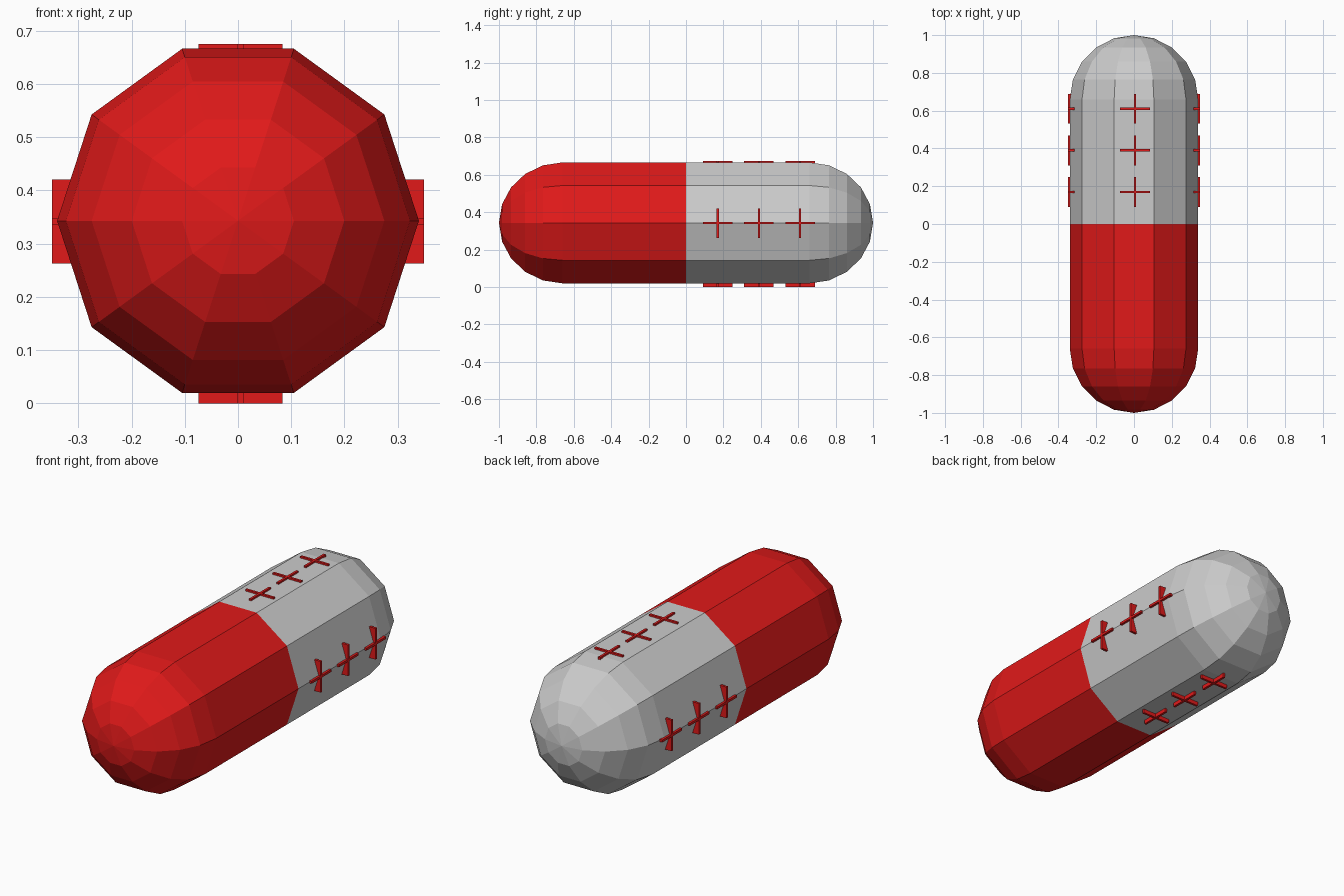
import bpy, bmesh
from math import sin, cos, pi

if "Cube" in bpy.data.objects:
    bpy.data.objects.remove(bpy.data.objects["Cube"])

R, CZ, N, STRAIGHT = 0.34, 0.343, 10, 0.66

red = bpy.data.materials.new("red")
red.diffuse_color = (0.75, 0.01, 0.01, 1)
red.use_nodes = True
red.node_tree.nodes["Principled BSDF"].inputs["Base Color"].default_value = red.diffuse_color


def finish(name, bm, mat=None):
    bmesh.ops.recalc_face_normals(bm, faces=bm.faces)
    me = bpy.data.meshes.new(name)
    bm.to_mesh(me)
    bm.free()
    ob = bpy.data.objects.new(name, me)
    bpy.context.collection.objects.link(ob)
    if mat:
        me.materials.append(mat)
    return ob


# Ten-sided half shell: straight tube plus a faceted hemisphere
def half_capsule(name, side, mat=None):
    bm = bmesh.new()
    profile = [(0, R)] + [(STRAIGHT + R * sin(k * pi / 10), R * cos(k * pi / 10)) for k in range(5)]
    rings = [[bm.verts.new((r * cos(2 * pi * i / N), side * y, CZ + r * sin(2 * pi * i / N)))
              for i in range(N)] for y, r in profile]
    for a, b in zip(rings, rings[1:]):
        for i in range(N):
            j = (i + 1) % N
            bm.faces.new((a[i], a[j], b[j], b[i]))
    tip = bm.verts.new((0, side * (STRAIGHT + R), CZ))
    for i in range(N):
        bm.faces.new((rings[-1][i], rings[-1][(i + 1) % N], tip))
    bm.faces.new(rings[0])
    return finish(name, bm, mat)


def add_box(bm, lo, hi):
    vs = bmesh.ops.create_cube(bm, size=1)["verts"]
    for v in vs:
        v.co = [(l + h) / 2 + c * (h - l) for l, h, c in zip(lo, hi, v.co)]


half_capsule("red_half", -1, red)
half_capsule("grey_half", 1)

# Rows of three plus marks on the top, bottom and both sides
L, W = 0.079, 0.006


def plus_row(name, axis, lo, hi, centre):
    bm = bmesh.new()
    for y in (0.17, 0.39, 0.61):
        for across, along in ((L, W), (W, L)):
            a, b = (centre - across, centre + across)
            if axis == "z":
                add_box(bm, (a, y - along, lo), (b, y + along, hi))
            else:
                add_box(bm, (lo, y - along, a), (hi, y + along, b))
    finish(name, bm, red)


plus_row("top_marks", "z", 0.645, 0.675, 0.005)
plus_row("bottom_marks", "z", 0.0, 0.04, 0.005)
plus_row("right_marks", "x", 0.30, 0.35, 0.342)
plus_row("left_marks", "x", -0.35, -0.30, 0.342)
